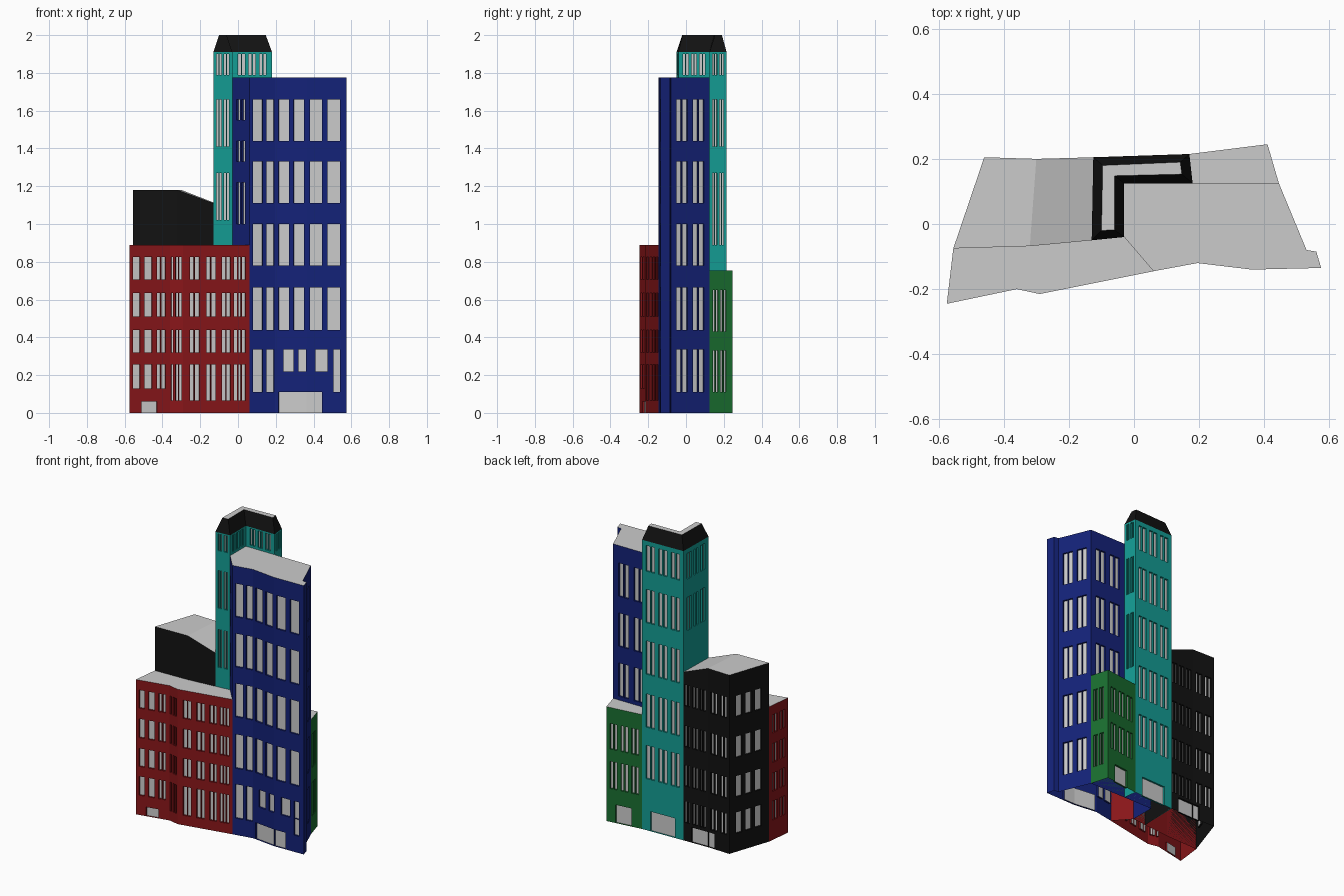
import bpy, bmesh
from mathutils import Vector

if "Cube" in bpy.data.objects:
    bpy.data.objects.remove(bpy.data.objects["Cube"])

DEPTH = 0.012  # window recess


def mat(name, c):
    m = bpy.data.materials.new(name)
    m.diffuse_color = (*c, 1)
    m.use_nodes = True
    m.node_tree.nodes["Principled BSDF"].inputs["Base Color"].default_value = m.diffuse_color
    return m


GREY = mat("grey", (0.8, 0.8, 0.8))
RED = mat("red", (0.25, 0.008, 0.01))
BLUE = mat("blue", (0.007, 0.016, 0.19))
TEAL = mat("teal", (0.007, 0.34, 0.30))
GREEN = mat("green", (0.01, 0.16, 0.03))
BLACK = mat("black", (0.006, 0.006, 0.006))


def cols(n, lo=0.1, hi=0.9, fill=0.65, bar=0.0):
    """n evenly spaced windows along a wall, optionally split by a central bar"""
    out, step = [], (hi - lo) / n
    for i in range(n):
        a = lo + step * (i + (1 - fill) / 2)
        b = a + step * fill
        if bar:
            m = (a + b) / 2
            out += [(a, m - bar / 2), (m + bar / 2, b)]
        else:
            out.append((a, b))
    return out


def xs(x0, x1, *spans):
    """windows given in world x, turned into wall fractions"""
    return [((a - x0) / (x1 - x0), (b - x0) / (x1 - x0)) for a, b in spans]


def grid(rows, windows):
    return [(a, b, windows) for a, b in rows]


def quad(bm, pts, m):
    f = bm.faces.new([bm.verts.new(p) for p in pts])
    f.material_index = m


def wall(bm, p, q, bands):
    """flat wall from p to q (x, y, top) with recessed grey panes"""
    d = Vector((q[0] - p[0], q[1] - p[1], 0))
    inward = Vector((-d.y, d.x, 0)).normalized() * DEPTH

    def at(u, z):
        return Vector((p[0], p[1], z)) + d * u

    z = 0
    for z0, z1, wins in sorted(bands):
        if z0 > z:
            quad(bm, [at(0, z), at(1, z), at(1, z0), at(0, z0)], 0)
        u = 0
        for a, b in wins:
            quad(bm, [at(u, z0), at(a, z0), at(a, z1), at(u, z1)], 0)
            o = [at(a, z0), at(b, z0), at(b, z1), at(a, z1)]
            i = [v + inward for v in o]
            quad(bm, i, 1)
            for k in range(4):
                n = (k + 1) % 4
                quad(bm, [o[k], o[n], i[n], i[k]], 0)
            u = b
        quad(bm, [at(u, z0), at(1, z0), at(1, z1), at(u, z1)], 0)
        z = z1
    quad(bm, [at(0, z), at(1, z), at(1, q[1 + 1]), at(0, p[2])], 0)


def finish(bm, name, colour):
    bmesh.ops.remove_doubles(bm, verts=bm.verts, dist=1e-5)
    me = bpy.data.meshes.new(name)
    bm.to_mesh(me)
    bm.free()
    me.materials.append(colour)
    me.materials.append(GREY)
    bpy.context.collection.objects.link(bpy.data.objects.new(name, me))


def building(name, colour, pts, walls, caps=None):
    """pts: counter-clockwise (x, y, top); walls: {edge index: bands}"""
    bm = bmesh.new()
    n = len(pts)
    for k in range(n):
        wall(bm, pts[k], pts[(k + 1) % n], walls.get(k, []))
    for cap in ([list(range(n))] if caps is None else caps):
        quad(bm, [pts[k] for k in cap], 1)
    finish(bm, name, colour)


def flat(h, *xy):
    return [(x, y, h) for x, y in xy]


# Red front-left block
up = [(0.32, 0.44), (0.51, 0.635), (0.705, 0.825)]
r1 = xs(-0.575, -0.36, (-0.555, -0.52), (-0.495, -0.455), (-0.43, -0.41), (-0.405, -0.385))
r2 = xs(-0.36, -0.29, (-0.355, -0.345), (-0.332, -0.318), (-0.314, -0.3))
r3 = xs(-0.29, 0.06, (-0.255, -0.232), (-0.228, -0.205), (-0.168, -0.145), (-0.141, -0.118),
        (-0.085, -0.064), (-0.06, -0.04), (-0.02, -0.004), (0.002, 0.016), (0.022, 0.04))
building("red_block", RED,
         flat(0.89, (-0.575, -0.245), (-0.36, -0.2), (-0.29, -0.215), (0.06, -0.145),
              (-0.03, -0.04), (-0.13, -0.05), (-0.32, -0.068), (-0.555, -0.075)),
         {0: grid(up + [(0.13, 0.255)], r1) + [(0, 0.06, xs(-0.575, -0.36, (-0.51, -0.43)))],
          1: grid(up + [(0.065, 0.255)], r2),
          2: grid(up + [(0.065, 0.255)], r3),
          7: grid(up + [(0.13, 0.255)], cols(2, bar=0.03))})

# Black back-left block with sloping roof
rows = [(0.12, 0.26), (0.36, 0.5), (0.62, 0.76), (0.89, 1.03)]
building("black_block", BLACK,
         [(-0.555, -0.075, 1.18), (-0.32, -0.068, 1.18), (-0.13, -0.05, 1.11),
          (-0.12, 0.205, 1.11), (-0.3, 0.2, 1.18), (-0.46, 0.205, 1.18)],
         {3: grid(rows, cols(3, 0.02, 0.95, bar=0.04)) + [(0, 0.1, [(0.35, 1.0)])],
          4: grid(rows, cols(2, 0.05, 0.95, bar=0.04)) + [(0, 0.1, [(0, 0.3)])],
          5: grid(rows, cols(3, 0.12, 0.85))},
         [[0, 1, 4, 5], [1, 2, 3, 4]])

# Blue front-right tower
up = [(0.44, 0.665), (0.78, 1.0), (1.11, 1.33), (1.44, 1.66)]
low = [(0.11, 0.335)]
A, B, C = (0.06, 0.195), (0.195, 0.362), (0.362, 0.575)
building("blue_tower", BLUE,
         flat(1.775, (-0.03, -0.04), (0.06, -0.145), (0.195, -0.12), (0.362, -0.14),
              (0.575, -0.135), (0.56, -0.085), (0.53, -0.08), (0.445, 0.125),
              (0.18, 0.125), (-0.03, 0.125)),
         {0: grid([(1.0, 1.22), (1.33, 1.44), (1.55, 1.66)], cols(2, 0.2, 0.8)),
          1: grid(up + low, xs(*A, (0.08, 0.13), (0.15, 0.19))),
          2: grid(up, xs(*B, (0.215, 0.27), (0.295, 0.35)))
          + [(0.22, 0.335, xs(*B, (0.24, 0.295), (0.32, 0.36))), (0, 0.11, xs(*B, (0.215, 0.362)))],
          3: grid(up, xs(*C, (0.38, 0.445), (0.475, 0.54)))
          + [(0.22, 0.335, xs(*C, (0.41, 0.475), (0.505, 0.54))),
             (0.11, 0.22, xs(*C, (0.505, 0.54))), (0, 0.11, xs(*C, (0.362, 0.445)))],
          6: grid(up + low, cols(2, 0.07, 0.93, bar=0.03)),
          7: grid(up[1:], cols(2, 0.08, 0.92, bar=0.03))})

# Teal L-shaped tower
ell = [(-0.13, -0.05), (-0.03, -0.04), (-0.03, 0.125), (0.18, 0.125), (0.17, 0.215), (-0.125, 0.205)]
front = [(1.02, 1.27), (1.41, 1.66), (1.79, 1.9)]
back = [(0.34, 0.56), (0.68, 0.9), (1.03, 1.25), (1.37, 1.59), (1.71, 1.88)]
building("teal_tower", TEAL, flat(1.91, *ell),
         {0: grid(front, cols(2, bar=0.05)),
          1: grid(front[2:], cols(3, bar=0.03)),
          2: grid(front[2:], cols(3, bar=0.03)),
          3: grid([(0.89, 1.27), (1.41, 1.66), (1.79, 1.9)], cols(2, bar=0.05)),
          4: grid(back, cols(3, 0.05, 0.95, 0.7, bar=0.03)) + [(0, 0.13, [(0.2, 0.8)])],
          5: grid(back[3:], cols(3, bar=0.03))}, [])

# Tapered black roof on the teal tower
top = [(-0.1, -0.02), (-0.06, -0.018), (-0.06, 0.148), (0.147, 0.153), (0.142, 0.19), (-0.096, 0.18)]
bm = bmesh.new()
for k in range(6):
    n = (k + 1) % 6
    quad(bm, [(*ell[k], 1.91), (*ell[n], 1.91), (*top[n], 2.0), (*top[k], 2.0)], 0)
quad(bm, [(*p, 2.0) for p in top], 1)
finish(bm, "tower_roof", BLACK)

# Green back-right annex
rows = [(0.11, 0.33), (0.43, 0.65)]
building("green_annex", GREEN,
         flat(0.755, (0.18, 0.125), (0.445, 0.125), (0.41, 0.245), (0.17, 0.215)),
         {1: grid(rows, cols(2, 0.08, 0.78, bar=0.04)),
          2: grid([(0.22, 0.4), (0.48, 0.65)], cols(3, 0.05, 0.95, bar=0.03)) + [(0, 0.12, [(0.25, 0.7)])]})
